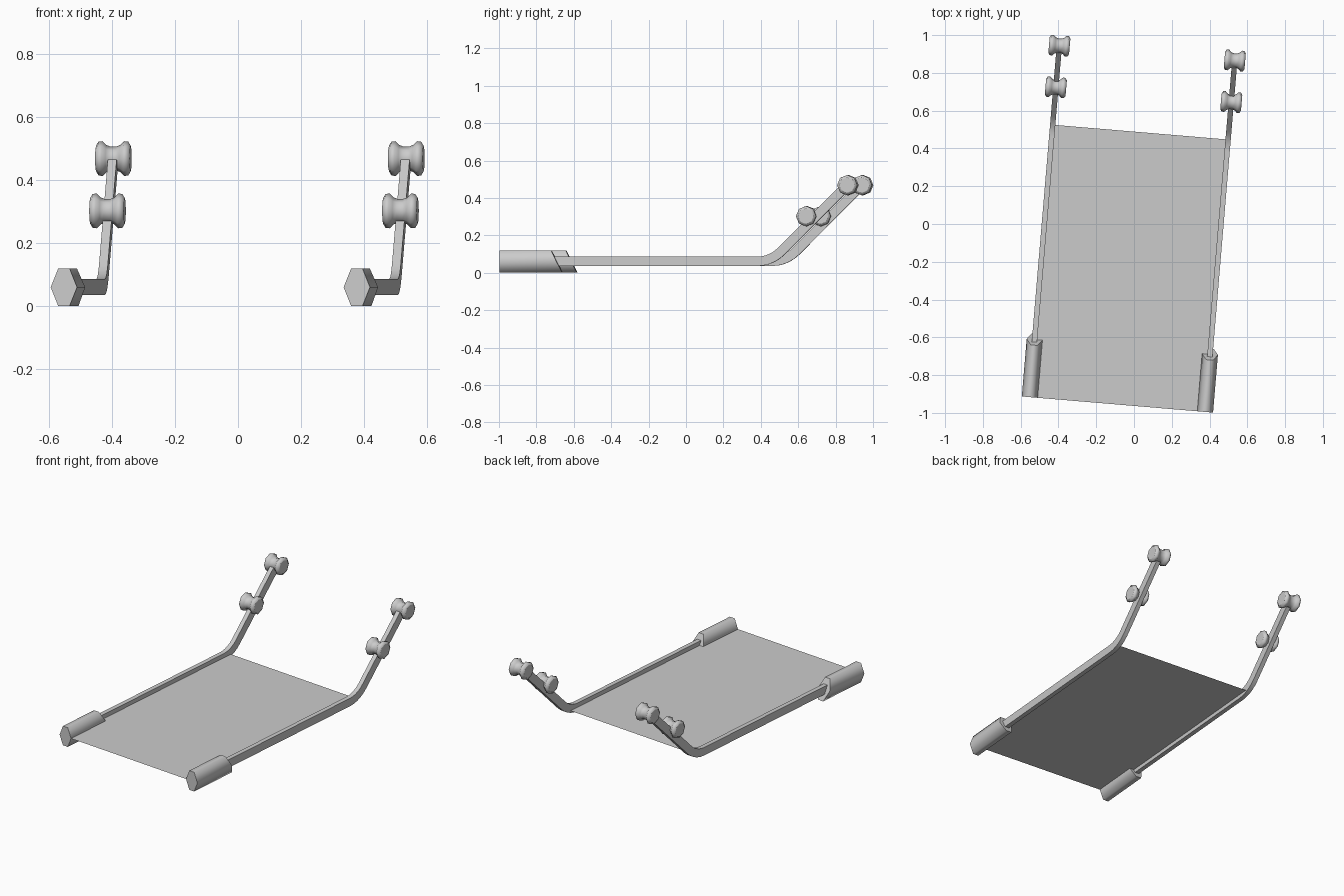
import bpy, bmesh, math

if "Cube" in bpy.data.objects:
    bpy.data.objects.remove(bpy.data.objects["Cube"])

YAW = math.radians(-4.82)      # whole model is turned slightly about z
ORIGIN = (-0.009, -0.023, 0)
GAUGE = 0.466                  # half distance between the two rails


def finish(name, bm, u=0.0, v=0.0, z=0.0):
    bmesh.ops.recalc_face_normals(bm, faces=bm.faces)
    me = bpy.data.meshes.new(name)
    bm.to_mesh(me)
    bm.free()
    ob = bpy.data.objects.new(name, me)
    bpy.context.collection.objects.link(ob)
    c, s = math.cos(YAW), math.sin(YAW)
    ob.location = (ORIGIN[0] + c * u - s * v, ORIGIN[1] + s * u + c * v, z)
    ob.rotation_euler.z = YAW
    return ob


def loft(rings, smooth):
    """Skin closed rings of points and cap both ends with flat faces."""
    bm = bmesh.new()
    loops = [[bm.verts.new(p) for p in r] for r in rings]
    n = len(loops[0])
    for a, b in zip(loops, loops[1:]):
        for i in range(n):
            j = (i + 1) % n
            bm.faces.new((a[i], a[j], b[j], b[i])).smooth = smooth
    bm.faces.new(loops[0])
    bm.faces.new(loops[-1])
    return bm


def grip(name, u):
    # squeezed hexagonal handle, far end cut on a slant
    hexa = [(0.042, 0.06), (0.018, 0.12), (-0.018, 0.12),
            (-0.042, 0.06), (-0.018, 0), (0.018, 0)]
    front = [(x, -0.936, z) for x, z in hexa]
    back = [(x, -0.60 - 0.5 * z, z) for x, z in hexa]
    finish(name, loft([front, back], True), u)


def rail(name, u):
    # flat bar that bends up at 45 degrees
    corner, tan = (0.52, 0.061), 0.075
    path = [(-0.75, 0.061, 0.0)]
    radius = tan / math.tan(math.radians(22.5))
    for i in range(6):
        a = math.radians(45) * i / 5
        path.append((corner[0] - tan + radius * math.sin(a),
                     corner[1] + radius * (1 - math.cos(a)), a))
    path.append((0.907, 0.448, math.radians(45)))
    w, h = 0.014, 0.025
    rings = []
    for y, z, a in path:
        ny, nz = -math.sin(a) * h, math.cos(a) * h
        rings.append([(-w, y - ny, z - nz), (w, y - ny, z - nz),
                      (w, y + ny, z + nz), (-w, y + ny, z + nz)])
    ob = finish(name, loft(rings, True), u)
    bpy.ops.object.select_all(action='DESELECT')
    bpy.context.view_layer.objects.active = ob
    ob.select_set(True)
    bpy.ops.object.shade_smooth_by_angle(angle=math.radians(30))


def roller(name, u, v, z):
    # eight sided hourglass spool lying across the rail
    half = [(0.055, 0.041), (0.047, 0.054), (0.034, 0.055),
            (0.022, 0.043), (0.009, 0.038)]
    profile = half + [(-x, r) for x, r in reversed(half)]
    rings = [[(x, r * math.cos(k * math.pi / 4), r * math.sin(k * math.pi / 4))
              for k in range(8)] for x, r in profile]
    finish(name, loft(rings, True), u, v, z)


for side, u in (("left", -GAUGE), ("right", GAUGE)):
    grip(side + "_grip", u)
    rail(side + "_rail", u)
    roller(side + "_lower_roller", u, 0.71, 0.302)
    roller(side + "_upper_roller", u, 0.931, 0.468)

# thin sheet stretched between the rails
bm = bmesh.new()
bm.faces.new([bm.verts.new(p) for p in (
    (-GAUGE, -0.936, 0.06), (GAUGE, -0.936, 0.06),
    (GAUGE, 0.511, 0.06), (-GAUGE, 0.511, 0.06))])
finish("sheet", bm)
